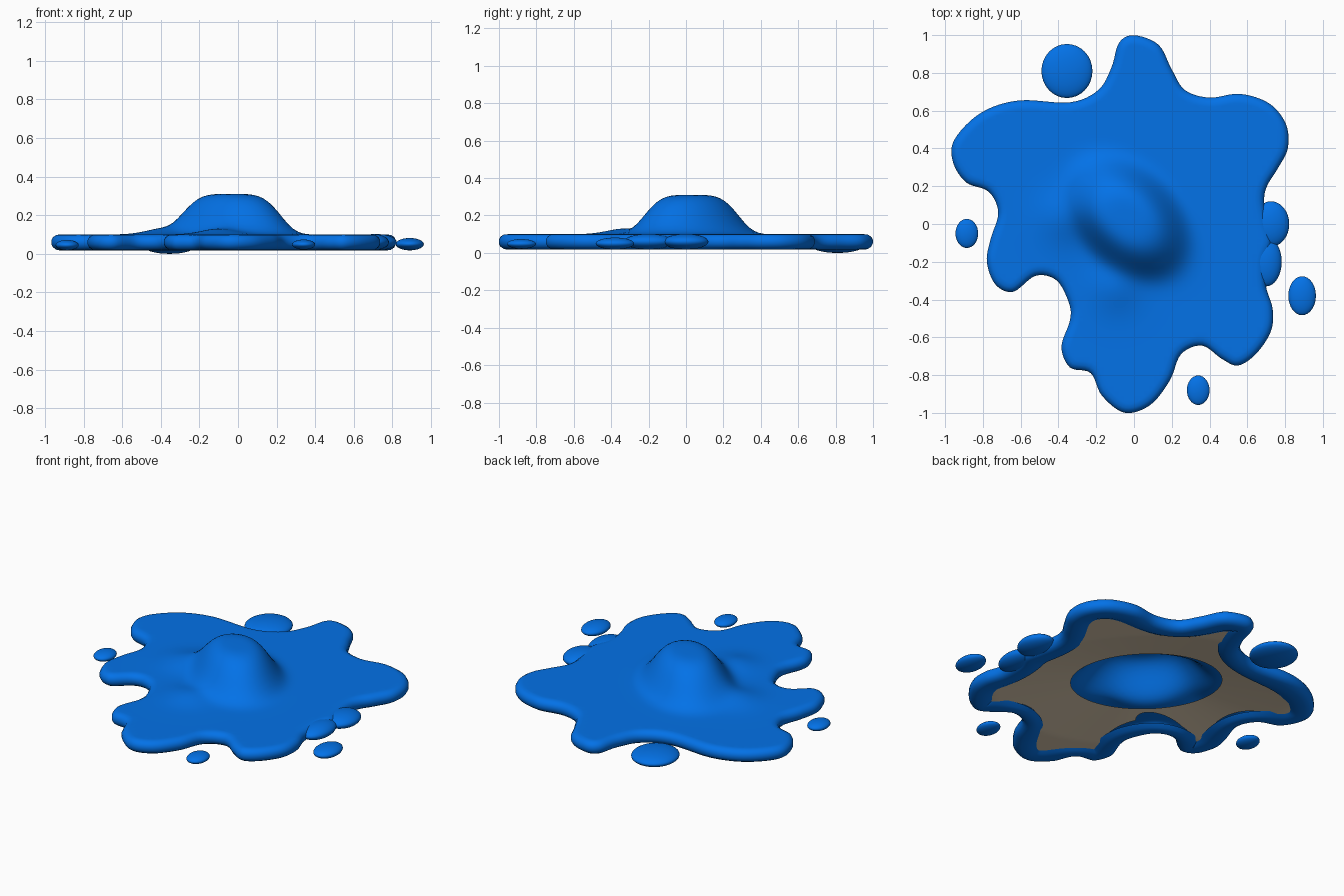
import bpy, bmesh, math
from mathutils import Vector
from mathutils.geometry import delaunay_2d_cdt

if "Cube" in bpy.data.objects:
    bpy.data.objects.remove(bpy.data.objects["Cube"])


def material(name, rgb):
    m = bpy.data.materials.new(name)
    m.diffuse_color = (*rgb, 1)
    m.use_nodes = True
    m.node_tree.nodes["Principled BSDF"].inputs["Base Color"].default_value = m.diffuse_color
    return m


BLUE = material("slime blue", (0.001, 0.18, 0.86))
BEIGE = material("underside beige", (0.72, 0.60, 0.44))

# Splat outline, counter-clockwise
OUTLINE = [(.71, 0), (.69, .12), (.705, .20), (.76, .29), (.815, .40), (.805, .53), (.715, .64),
           (.56, .69), (.40, .67), (.27, .71), (.20, .82), (.13, .95), (0, 1), (-.08, .96),
           (-.12, .83), (-.19, .71), (-.34, .645), (-.61, .655), (-.81, .59), (-.95, .45),
           (-.96, .33), (-.89, .22), (-.77, .17), (-.72, .06), (-.76, -.08), (-.78, -.20),
           (-.735, -.32), (-.64, -.36), (-.52, -.275), (-.41, -.30), (-.345, -.42),
           (-.34, -.51), (-.385, -.65), (-.34, -.76), (-.23, -.79), (-.17, -.91),
           (-.05, -1), (.085, -.96), (.19, -.83), (.25, -.69), (.36, -.645), (.465, -.715),
           (.55, -.75), (.645, -.69), (.725, -.57), (.735, -.45), (.70, -.33), (.70, -.2), (.73, -.1)]


def smooth_loop(pts, steps):
    """Closed Catmull-Rom curve through the points."""
    pts = [Vector(p) for p in pts]
    n, out = len(pts), []
    for i in range(n):
        a, b, c, d = (pts[(i + k) % n] for k in (-1, 0, 1, 2))
        for s in range(steps):
            t = s / steps
            out.append(0.5 * (2 * b + (c - a) * t + (2 * a - 5 * b + 4 * c - d) * t * t
                              + (3 * b - a - 3 * c + d) * t ** 3))
    return out


def relax(pts, times):
    for _ in range(times):
        pts = [(pts[i - 1] + 2 * pts[i] + pts[(i + 1) % N]) / 4 for i in range(N)]
    return pts


edge = smooth_loop(OUTLINE, 6)
N = len(edge)
inward = []
for i in range(N):
    t = edge[(i + 1) % N] - edge[i - 1]
    inward.append(Vector((-t.y, t.x)).normalized())
inward = [n.normalized() for n in relax(inward, 6)]


def offset(d):
    """Outline moved inwards; deeper rings are also rounder."""
    return relax([e + n * d for e, n in zip(edge, inward)], int(max(0, d - .05) * 250))


def height(p):
    """Flat puddle with a steep oval mound, longer towards back left, and low shoulders."""
    x, y = p.x, p.y
    u, v = (-x + y - .06) / math.sqrt(2), (x + y) / math.sqrt(2)
    r2 = (u / .315) ** 2 + (v / .215) ** 2
    z = .10 + .21 * math.exp(-r2 ** 2.1)
    z += .035 * math.exp(-((x + .37) ** 2 + (y - .04) ** 2) / .018)
    z += .03 * math.exp(-((x + .10) ** 2 + (y + .33) ** 2) / .016)
    return z


def fill(loop, *inner):
    """Even triangulation inside a closed loop, with inner loops kept as edges."""
    pts, edges = list(loop), []
    for ring in inner:
        s, m = len(pts), len(ring)
        edges += [(s + i, s + (i + 1) % m) for i in range(m)]
        pts += ring
    grid = [Vector((i * .026, j * .026)) for i in range(-38, 39) for j in range(-38, 39)]
    res = delaunay_2d_cdt(pts + grid, edges, [list(range(N))], 1, 1e-6)
    return res[0], res[2]


def finish(name, bm, mat):
    bmesh.ops.remove_doubles(bm, verts=bm.verts, dist=2e-4)
    for f in bm.faces:
        f.smooth = True
    me = bpy.data.meshes.new(name)
    bm.to_mesh(me)
    bm.free()
    me.materials.append(mat)
    bpy.context.collection.objects.link(bpy.data.objects.new(name, me))


# Slime skin: mound and puddle top
bm = bmesh.new()
top = offset(.05)
pts, tris = fill(top)
vs = [bm.verts.new((p.x, p.y, height(p))) for p in pts]
for t in tris:
    bm.faces.new([vs[i] for i in t])
# Rim curling under
rings = [[bm.verts.new((p.x, p.y, height(p))) for p in top]]
for d, z in ((.028, .098), (.010, .087), (.001, .07), (.001, .05), (.010, .033), (.028, .021),
             (.05, .017), (.08, .018), (.11, .024), (.145, .040)):
    rings.append([bm.verts.new((p.x, p.y, z)) for p in offset(d)])
for a, b in zip(rings, rings[1:]):
    for j in range(N):
        k = (j + 1) % N
        bm.faces.new((a[j], b[j], b[k], a[k]))
finish("slime_puddle", bm, BLUE)


# Beige underside sheet with an oval opening below the mound and a small one at the left notch
def hole_radius(p):
    u, v = (-p.x + p.y) / math.sqrt(2) - .07, (p.x + p.y) / math.sqrt(2)
    return math.hypot(u / .43, v / .31)


def notch_radius(p):
    return math.hypot((p.x + .42) / .17, (p.y + .26) / .10)


hole, notch = [], []
for i in range(80):
    c, s = math.cos(i * math.tau / 80), math.sin(i * math.tau / 80)
    u, v = .07 + .43 * c, .31 * s
    hole.append(Vector((v - u, u + v)) / math.sqrt(2))
    notch.append(Vector((-.42 + .17 * c, -.26 + .10 * s)))
bm = bmesh.new()
pts, tris = fill(offset(.13), hole, notch)
vs = [bm.verts.new((p.x, p.y, .032 + .058 * min(1, max(0, 2 - hole_radius(p))))) for p in pts]
for t in tris:
    c = sum((pts[i] for i in t), Vector((0, 0))) / len(t)
    if hole_radius(c) > 1 and notch_radius(c) > 1:
        bm.faces.new([vs[i] for i in reversed(t)])
bmesh.ops.delete(bm, geom=[v for v in bm.verts if not v.link_faces], context='VERTS')
finish("underside_sheet", bm, BEIGE)

# Loose droplets and the two blobs merging with the right rim: centre, radii
DROPS = {
    "large_droplet": ((-.355, .81, .04), (.135, .143, .04)),
    "left_droplet": ((-.885, -.05, .045), (.06, .077, .027)),
    "right_droplet": ((.89, -.38, .05), (.073, .103, .032)),
    "front_droplet": ((.34, -.88, .048), (.06, .078, .026)),
    "rim_blob_back": ((.725, .0, .06), (.097, .12, .042)),
    "rim_blob_front": ((.70, -.2, .06), (.082, .13, .042)),
}
for name, (loc, radii) in DROPS.items():
    bpy.ops.mesh.primitive_uv_sphere_add(segments=32, ring_count=16, radius=1, location=loc)
    ob = bpy.context.object
    ob.name = name
    ob.scale = radii
    ob.data.materials.append(BLUE)
    bpy.ops.object.shade_smooth()
